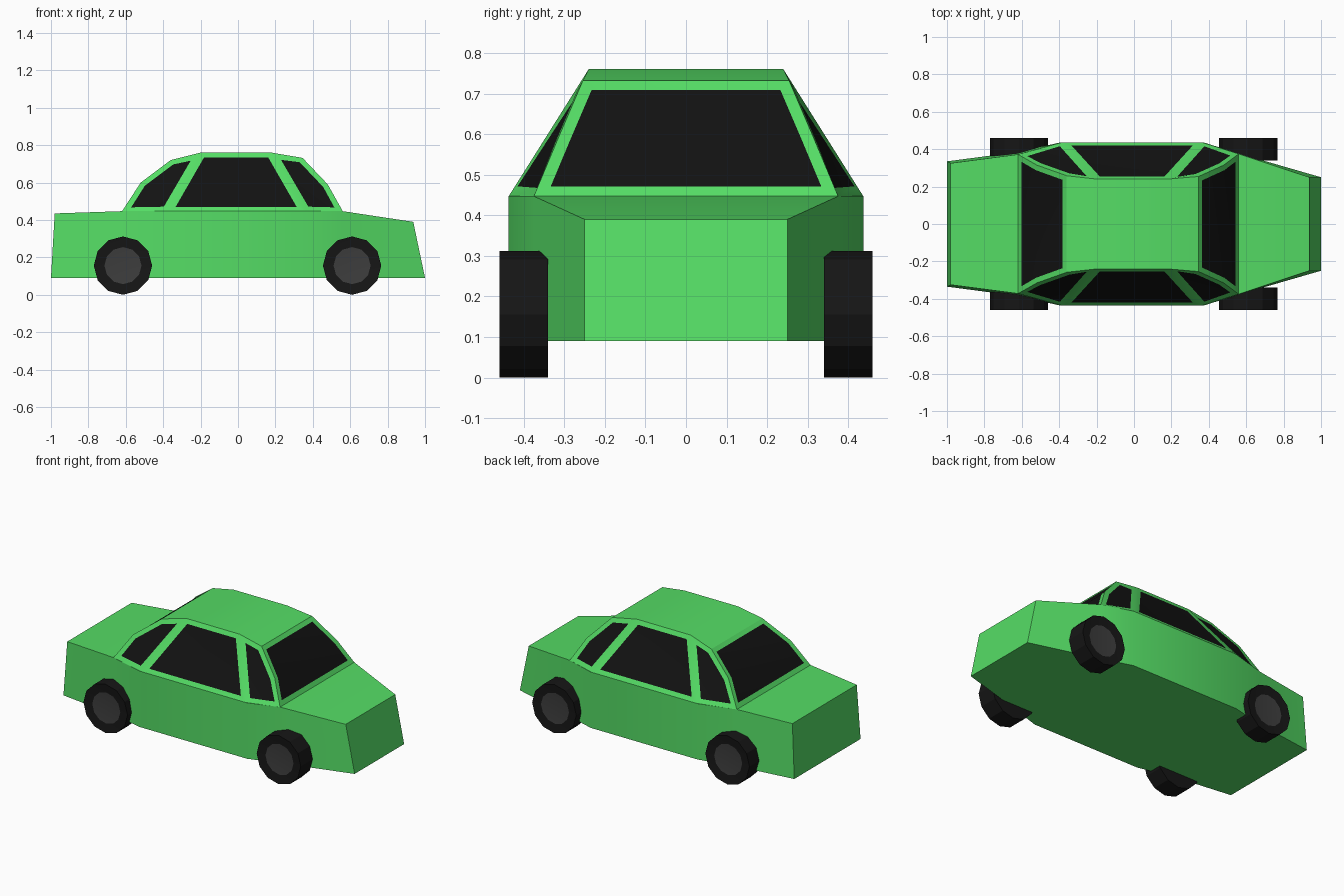
import bpy, bmesh, math
from mathutils import Matrix

if "Cube" in bpy.data.objects:
    bpy.data.objects.remove(bpy.data.objects["Cube"])


def material(name, rgb):
    m = bpy.data.materials.new(name)
    m.diffuse_color = (*rgb, 1)
    m.use_nodes = True
    m.node_tree.nodes["Principled BSDF"].inputs["Base Color"].default_value = m.diffuse_color
    return m


paint = material("green_paint", (0.09, 0.72, 0.13))
glass = material("dark_glass", (0.006, 0.006, 0.006))
rubber = material("black_rubber", (0.008, 0.008, 0.008))
hub = material("grey_hub", (0.047, 0.047, 0.047))


def finish(name, bm, mats, angle=25):
    me = bpy.data.meshes.new(name)
    bm.to_mesh(me)
    bm.free()
    for m in mats:
        me.materials.append(m)
    ob = bpy.data.objects.new(name, me)
    bpy.context.collection.objects.link(ob)
    bpy.ops.object.select_all(action='DESELECT')
    bpy.context.view_layer.objects.active = ob
    ob.select_set(True)
    bpy.ops.object.shade_smooth_by_angle(angle=math.radians(angle))
    return ob


# Lower body: box sections lofted along x
# (bottom x, top x, top z, bottom half width, top half width)
sections = [(-1.0, -0.98, 0.435, 0.335, 0.325), (-0.62, -0.62, 0.447, 0.385, 0.372),
            (-0.39, -0.39, 0.447, 0.437, 0.437), (0.37, 0.37, 0.447, 0.437, 0.437),
            (0.56, 0.56, 0.447, 0.377, 0.375), (1.0, 0.937, 0.39, 0.25, 0.25)]
bm = bmesh.new()
rings = [[bm.verts.new(p) for p in ((xb, -yb, 0.09), (xb, yb, 0.09), (xt, yt, z), (xt, -yt, z))]
         for xb, xt, z, yb, yt in sections]
for a, b in zip(rings, rings[1:]):
    for i in range(4):
        j = (i + 1) % 4
        bm.faces.new((a[i], a[j], b[j], b[i]))
bm.faces.new(rings[0])
bm.faces.new(rings[-1])
bmesh.ops.recalc_face_normals(bm, faces=bm.faces)
finish("lower_body", bm, [paint])

# Cabin: arched profile (x, z, half width) with leaning side panels
profile = [(-0.62, 0.447, 0.372), (-0.52, 0.60, 0.315), (-0.36, 0.72, 0.258), (-0.20, 0.76, 0.24),
           (0.18, 0.76, 0.24), (0.345, 0.732, 0.254), (0.48, 0.59, 0.315), (0.56, 0.447, 0.375)]
bm = bmesh.new()
sides = []
for s in (-1, 1):
    arch = [bm.verts.new((x, s * y, z)) for x, z, y in profile]
    belt = [bm.verts.new((x, s * 0.437, 0.447)) for x in (-0.38, 0.36)]
    sides.append((arch, belt))
left, right = sides[0][0], sides[1][0]
strip = [bm.faces.new((left[i], left[i + 1], right[i + 1], right[i])) for i in range(7)]
windows = [strip[0:2], strip[5:7]]
for a, b in sides:
    windows.append([bm.faces.new((b[0], a[3], a[2], a[1], a[0]))])
    windows.append([bm.faces.new((b[0], b[1], a[4], a[3]))])
    windows.append([bm.faces.new((b[1], a[7], a[6], a[5], a[4]))])
bmesh.ops.recalc_face_normals(bm, faces=bm.faces)
bm.normal_update()
if strip[3].normal.z < 0:
    bmesh.ops.reverse_faces(bm, faces=bm.faces[:])
# Window panes inset into the frames
for pane in windows:
    bmesh.ops.inset_region(bm, faces=pane, thickness=0.029, depth=-0.003,
                           use_boundary=True, use_even_offset=True)
    for f in pane:
        f.material_index = 1
finish("cabin", bm, [paint, glass])


# Wheels: twelve-sided tyres with an inset hub face
def wheel(name, x, side):
    bm = bmesh.new()
    bmesh.ops.create_cone(bm, cap_ends=True, segments=12, radius1=0.156, radius2=0.156, depth=0.12,
                          matrix=Matrix.Rotation(math.pi / 2, 4, 'X'))
    bm.normal_update()
    cap = [f for f in bm.faces if f.normal.y * side > 0.9]
    bmesh.ops.inset_region(bm, faces=cap, thickness=0.055, depth=-0.008, use_even_offset=True)
    for f in cap:
        f.material_index = 1
    ob = finish(name, bm, [rubber, hub], 15)
    ob.location = (x, side * 0.4, 0.156)


for end, x in (("rear", -0.615), ("front", 0.61)):
    for label, side in (("right", -1), ("left", 1)):
        wheel(f"{end}_{label}_wheel", x, side)
